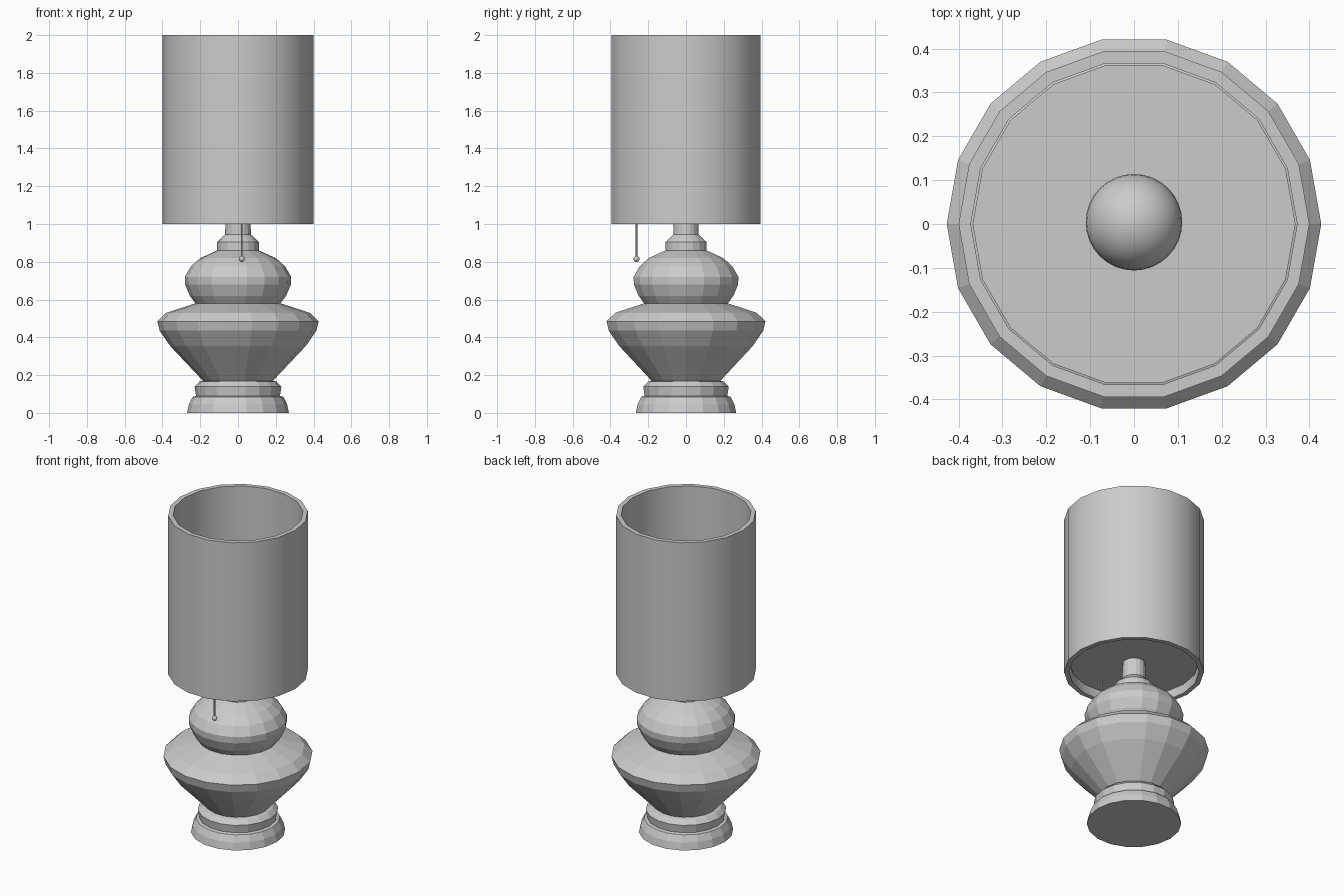
import bpy, bmesh, math

if "Cube" in bpy.data.objects:
    bpy.data.objects.remove(bpy.data.objects["Cube"])

SIDES = 18


def finish(name, bm, smooth=False):
    bmesh.ops.recalc_face_normals(bm, faces=bm.faces[:])
    mesh = bpy.data.meshes.new(name)
    bm.to_mesh(mesh)
    bm.free()
    obj = bpy.data.objects.new(name, mesh)
    bpy.context.collection.objects.link(obj)
    if smooth:
        bpy.ops.object.select_all(action='DESELECT')
        obj.select_set(True)
        bpy.context.view_layer.objects.active = obj
        bpy.ops.object.shade_smooth_by_angle(angle=math.radians(35))
    return obj


def lathe(name, profile, closed=False, caps=True, smooth=False, sides=SIDES, at=(0, 0)):
    """Turn a list of (radius, height) points around a vertical axis."""
    bm = bmesh.new()
    rings = []
    for r, z in profile:
        rings.append([bm.verts.new((at[0] + r * math.cos(2 * math.pi * i / sides),
                                    at[1] + r * math.sin(2 * math.pi * i / sides), z))
                      for i in range(sides)])
    pairs = list(zip(rings, rings[1:]))
    if closed:
        pairs.append((rings[-1], rings[0]))
    for a, b in pairs:
        for i in range(sides):
            j = (i + 1) % sides
            bm.faces.new((a[i], a[j], b[j], b[i]))
    if caps and not closed:
        bm.faces.new(rings[0][::-1])
        bm.faces.new(rings[-1])
    return finish(name, bm, smooth)


def ball(name, radius, center, u=32, v=16):
    bm = bmesh.new()
    bmesh.ops.create_uvsphere(bm, u_segments=u, v_segments=v, radius=radius)
    bmesh.ops.translate(bm, verts=bm.verts[:], vec=center)
    return finish(name, bm, True)


# Turned body: foot, collar, wide bowl, upper bowl, neck
lathe("lamp_body", [
    (0.27, 0), (0.26, 0.045), (0.24, 0.085), (0.222, 0.09),
    (0.23, 0.14), (0.205, 0.165), (0.185, 0.17),
    (0.36, 0.355), (0.415, 0.435), (0.427, 0.485), (0.38, 0.53),
    (0.225, 0.58), (0.255, 0.62), (0.28, 0.68), (0.282, 0.72),
    (0.25, 0.775), (0.20, 0.82), (0.11, 0.86),
    (0.11, 0.905), (0.068, 0.945), (0.066, 1.06)])

# Shade: hollow drum with a thick wall
lathe("shade", [(0.40, 1.0), (0.40, 2.0), (0.372, 2.0), (0.372, 1.0)],
      closed=True, smooth=True)

# Plate carrying the shade, and the bulb on it
lathe("shade_plate", [(0.368, 1.055), (0.368, 1.065)])
ball("bulb", 0.11, (0, 0.004, 1.165))

# Pull cord with its bead
lathe("pull_cord", [(0.005, 0.82), (0.005, 1.06)], sides=8, at=(0.02, -0.262))
ball("pull_bead", 0.016, (0.02, -0.262, 0.815), 16, 8)
